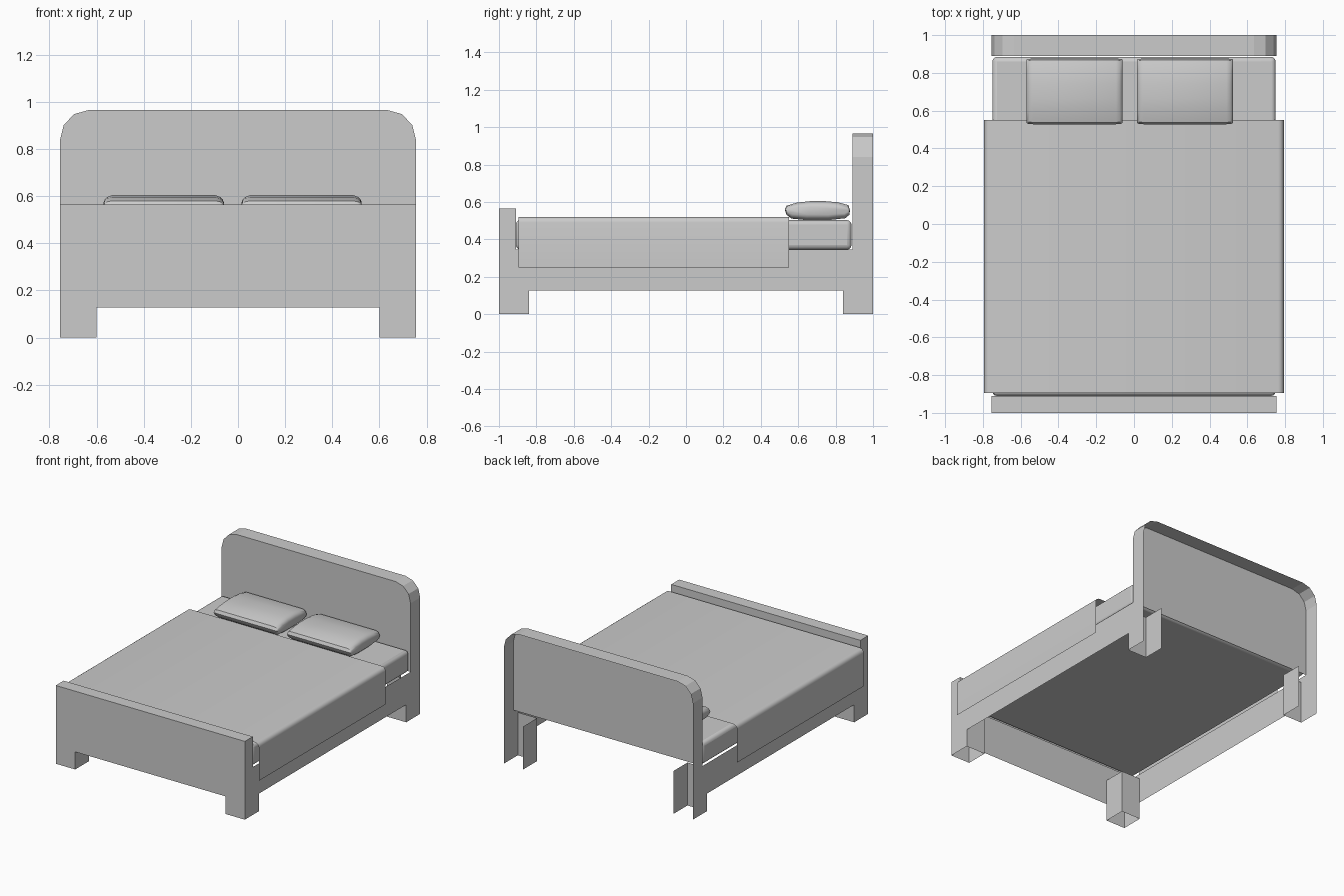
import bpy, bmesh, math
from mathutils import Vector

if "Cube" in bpy.data.objects:
    bpy.data.objects.remove(bpy.data.objects["Cube"])

W = 0.755      # half width of the frame
BASE = 0.345   # top of the rails


def make(name, faces, smooth=False):
    """Object from a list of faces, each a list of points; shared points are merged."""
    bm = bmesh.new()
    for f in faces:
        bm.faces.new([bm.verts.new(p) for p in f])
    bmesh.ops.remove_doubles(bm, verts=bm.verts, dist=1e-4)
    bmesh.ops.recalc_face_normals(bm, faces=bm.faces)
    me = bpy.data.meshes.new(name)
    bm.to_mesh(me)
    bm.free()
    ob = bpy.data.objects.new(name, me)
    bpy.context.collection.objects.link(ob)
    if smooth:
        shade(ob)
    return ob


def shade(ob):
    bpy.ops.object.select_all(action='DESELECT')
    ob.select_set(True)
    bpy.context.view_layer.objects.active = ob
    bpy.ops.object.shade_smooth_by_angle(angle=math.radians(40))


def strip(a, b):
    """Quads joining two open rows of points."""
    return [[a[i], a[i + 1], b[i + 1], b[i]] for i in range(len(a) - 1)]


def arc(cx, cz, rx, rz, a0, a1, n):
    return [(cx + rx * math.cos(math.radians(a0 + (a1 - a0) * i / n)),
             cz + rz * math.sin(math.radians(a0 + (a1 - a0) * i / n))) for i in range(n + 1)]


# Side rails, including the outer sides of legs, headboard and footboard
side = [(-1, 0), (-.84, 0), (-.84, .127), (.84, .127), (.84, 0), (1, 0), (1, .84),
        (.89, .84), (.89, BASE), (-.91, BASE), (-.91, .565), (-1, .565)]
for tag, s in (("left", -1), ("right", 1)):
    make(tag + "_side_rail", [[(s * W, y, z) for y, z in side]])

# Headboard: rounded front panel and edge strip, open at the back
crown = arc(.635, .84, .12, .125, 0, 90, 3)
crown += [(-x, z) for x, z in reversed(crown)]
front = [(x, .89, z) for x, z in crown]
back = [(x, 1, z) for x, z in crown]
make("headboard", [[(W, .89, BASE)] + front + [(-W, .89, BASE)]] + strip(front, back))

# Footboard: front with leg cut-out, top cap and inner panel
foot = [(-W, 0), (-.6, 0), (-.6, .127), (.6, .127), (.6, 0), (W, 0), (W, .565), (-W, .565)]
make("footboard", [
    [(x, -1, z) for x, z in foot],
    [(-W, -1, .565), (W, -1, .565), (W, -.91, .565), (-W, -.91, .565)],
    [(-W, -.91, .565), (W, -.91, .565), (W, -.91, BASE), (-W, -.91, BASE)]])

# Inner walls of the four legs, open underneath
for end, e in (("front", -1), ("rear", 1)):
    for tag, s in (("left", -1), ("right", 1)):
        path = [(s * W, e * .84), (s * .6, e * .84), (s * .6, e)]
        make(f"{end}_{tag}_leg", strip([(x, y, 0) for x, y in path],
                                       [(x, y, .31) for x, y in path]))

# Mattress
bpy.ops.mesh.primitive_cube_add(size=1, location=(0, -.0125, (BASE + .503) / 2))
mattress = bpy.context.object
mattress.name = "mattress"
mattress.scale = (1.5, 1.795, .503 - BASE)
bpy.ops.object.transform_apply(location=False, rotation=False, scale=True)
bev = mattress.modifiers.new("round", 'BEVEL')
bev.width, bev.segments = .025, 3
shade(mattress)

# Blanket draped over the mattress
half = arc(.763, .49, .03, .03, 0, 90, 4)
drape = [(.793, .25)] + half + [(-x, z) for x, z in reversed(half)] + [(-.793, .25)]
make("blanket", strip([(x, -.895, z) for x, z in drape],
                      [(x, .55, z) for x, z in drape]), smooth=True)

# Pillows: lens-shaped section, tapered at both ends
lens = [(-.175, .005), (-.165, .027), (-.11, .043), (-.04, .051), (.04, .051), (.11, .045),
        (.165, .03), (.173, .005), (.172, -.02), (.15, -.04), (.06, -.05),
        (-.06, -.05), (-.14, -.042), (-.165, -.022)]
taper = [(-.255, .95, .4), (-.25, .98, .65), (-.24, .99, .85), (-.22, 1, 1)]
taper += [(-x, sy, sz) for x, sy, sz in reversed(taper)]
for tag, cx in (("left", -.315), ("right", .27)):
    rings = [[(cx + x, .703 + y * sy, .553 + z * sz) for y, z in lens] for x, sy, sz in taper]
    faces = [rings[0], rings[-1]]
    for a, b in zip(rings, rings[1:]):
        faces += strip(a + a[:1], b + b[:1])
    make(tag + "_pillow", faces, smooth=True)
